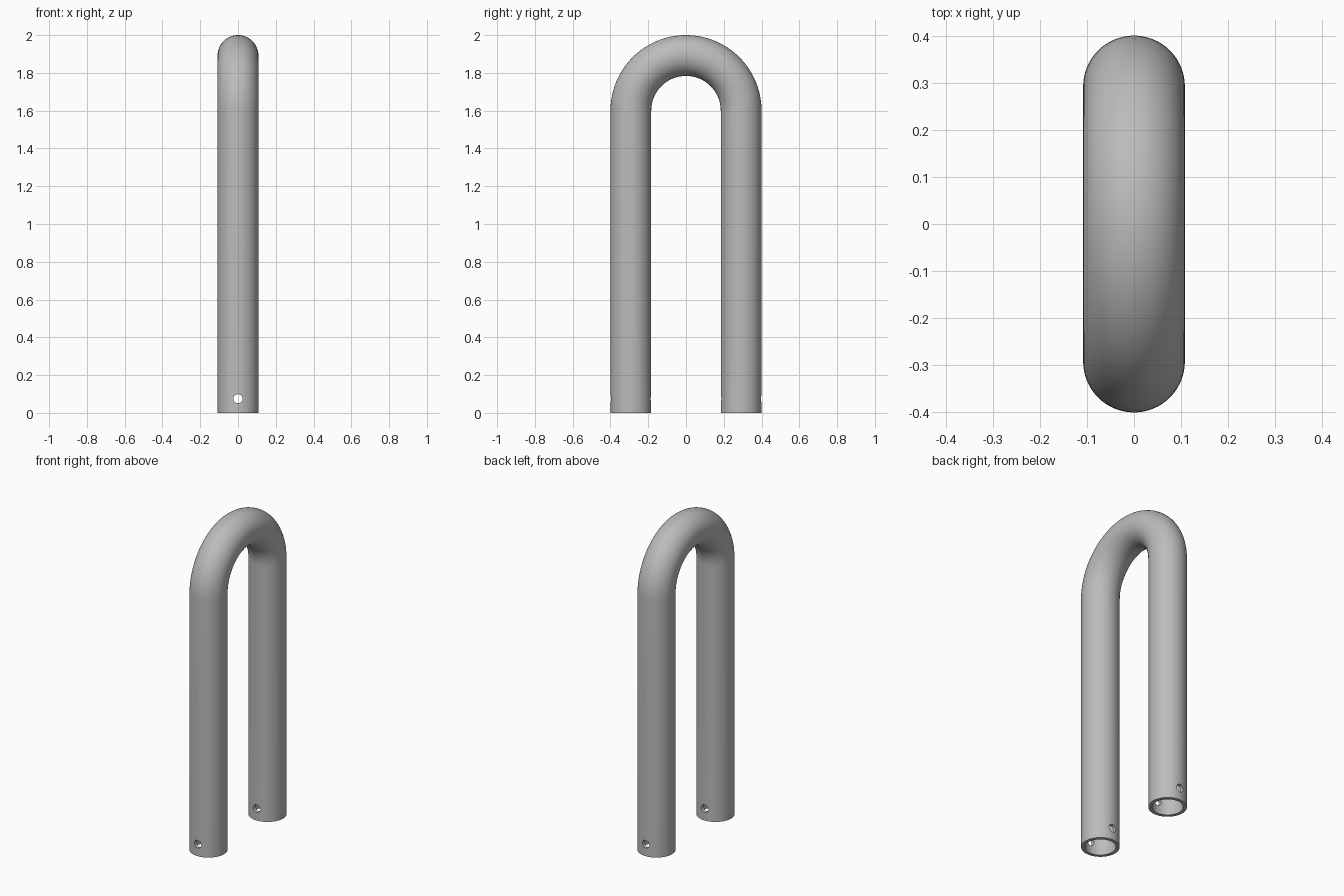
import bpy
import bmesh
from math import cos, sin, pi
from mathutils import Vector, Matrix

cube = bpy.data.objects.get("Cube")
if cube:
    bpy.data.objects.remove(cube, do_unlink=True)

OUTER, INNER = 0.108, 0.087     # tube radii
BEND = 0.292                    # centreline radius of the bend
LEG = 1.6                       # height of the straight legs
SIDES, STEPS = 64, 38
HOLE_R, HOLE_Z = 0.024, 0.075

# Plain grey metal
steel = bpy.data.materials.new("grey_steel")
steel.use_nodes = True
colour = (0.5, 0.5, 0.5, 1)
steel.diffuse_color = colour
steel.node_tree.nodes["Principled BSDF"].inputs["Base Color"].default_value = colour


def make_object(name, bm):
    bmesh.ops.recalc_face_normals(bm, faces=bm.faces)
    mesh = bpy.data.meshes.new(name)
    bm.to_mesh(mesh)
    bm.free()
    mesh.materials.append(steel)
    obj = bpy.data.objects.new(name, mesh)
    bpy.context.collection.objects.link(obj)
    return obj


# Centreline stations: foot, half circle, foot; each with its outward direction
stations = [(Vector((0, -BEND, 0)), Vector((0, -1, 0)))]
for i in range(STEPS + 1):
    a = pi * i / STEPS
    out = Vector((0, -cos(a), sin(a)))
    stations.append((Vector((0, 0, LEG)) + out * BEND, out))
stations.append((Vector((0, BEND, 0)), Vector((0, 1, 0))))


def sweep(bm, radius):
    rings = []
    for centre, out in stations:
        ring = []
        for k in range(SIDES):
            t = 2 * pi * k / SIDES
            ring.append(bm.verts.new(centre + radius * (cos(t) * out + Vector((sin(t), 0, 0)))))
        rings.append(ring)
    for a, b in zip(rings, rings[1:]):
        bridge(bm, a, b)
    return rings[0], rings[-1]


def bridge(bm, a, b):
    for k in range(SIDES):
        n = (k + 1) % SIDES
        bm.faces.new((a[k], a[n], b[n], b[k]))


# Hollow bent tube with ring-shaped ends
bm = bmesh.new()
for outer_end, inner_end in zip(sweep(bm, OUTER), sweep(bm, INNER)):
    bridge(bm, outer_end, inner_end)
tube = make_object("bent_tube", bm)

# Cross-drilled pin hole through both legs
bm = bmesh.new()
bmesh.ops.create_cone(bm, cap_ends=True, segments=32, radius1=HOLE_R, radius2=HOLE_R, depth=1.2,
                      matrix=Matrix.Translation((0, 0, HOLE_Z)) @ Matrix.Rotation(pi / 2, 4, "X"))
cutter = make_object("pin_hole_cutter", bm)
cutter.hide_render = True

drill = tube.modifiers.new("pin_holes", "BOOLEAN")
drill.operation = "DIFFERENCE"
drill.solver = "EXACT"
drill.object = cutter

bpy.ops.object.select_all(action="DESELECT")
tube.select_set(True)
bpy.context.view_layer.objects.active = tube
bpy.ops.object.modifier_apply(modifier=drill.name)
bpy.data.objects.remove(cutter, do_unlink=True)
bpy.ops.object.shade_smooth_by_angle(angle=pi / 6)
